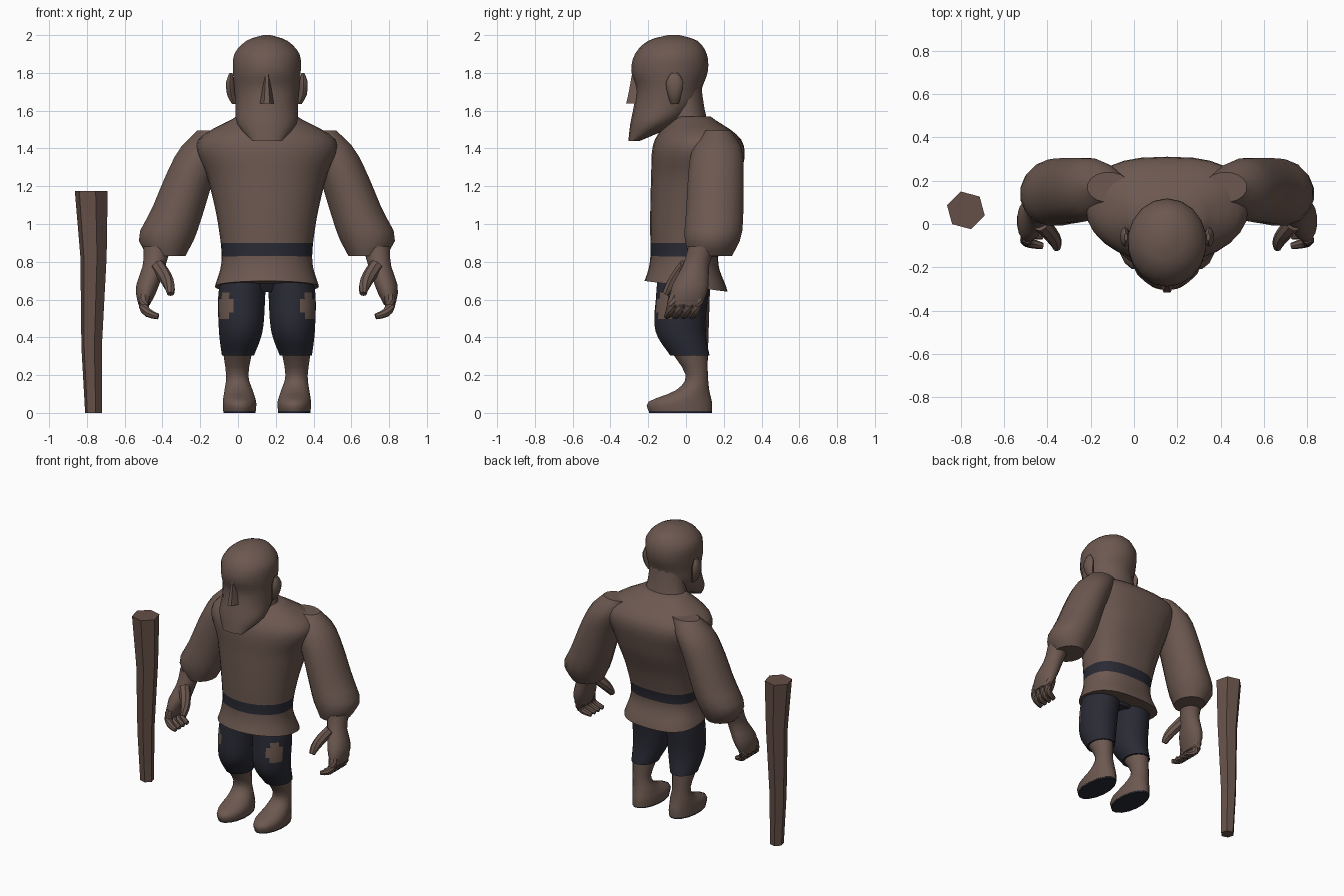
import bpy, bmesh, math
from mathutils import Vector

if "Cube" in bpy.data.objects:
    bpy.data.objects.remove(bpy.data.objects["Cube"])

FIGURE_CENTRE = 0.153


def material(name, rgb):
    m = bpy.data.materials.new(name)
    m.use_nodes = True
    m.diffuse_color = (*rgb, 1)
    m.node_tree.nodes["Principled BSDF"].inputs["Base Color"].default_value = (*rgb, 1)
    return m


BROWN = material("warm brown", (0.15, 0.098, 0.08))
DARK = material("dark blue cloth", (0.022, 0.023, 0.034))
WOOD = material("club wood", (0.13, 0.08, 0.065))


# Smooth curve through evenly spaced values
def blend(values, t):
    last = len(values) - 1
    if last == 0:
        return values[0]
    i = min(int(t * last), last - 1)
    f = t * last - i
    a, b, c, d = (values[max(0, min(k, last))] for k in range(i - 1, i + 3))
    return b + f / 2 * (c - a + f * (2 * a - 5 * b + 4 * c - d + f * (3 * (b - c) + d - a)))


# Join rings of points into a closed, shaded surface
def skin(name, rings, mats, pick=None, mirror=False, centre=FIGURE_CENTRE):
    bm = bmesh.new()
    loops = [[bm.verts.new(p) for p in ring] for ring in rings]
    for low, high in zip(loops, loops[1:]):
        for i in range(len(low)):
            bm.faces.new((low[i - 1], low[i], high[i], high[i - 1]))
    bm.faces.new(loops[0])
    bm.faces.new(loops[-1])
    bmesh.ops.recalc_face_normals(bm, faces=bm.faces)
    if pick:
        for face in bm.faces:
            face.material_index = int(pick(face.calc_center_median()))
    mesh = bpy.data.meshes.new(name)
    bm.to_mesh(mesh)
    bm.free()
    for m in mats:
        mesh.materials.append(m)
    ob = bpy.data.objects.new(name, mesh)
    ob.location.x = centre
    bpy.context.collection.objects.link(ob)
    bpy.ops.object.select_all(action='DESELECT')
    ob.select_set(True)
    bpy.context.view_layer.objects.active = ob
    bpy.ops.object.shade_smooth_by_angle(angle=math.radians(42))
    if mirror:
        ob.modifiers.new("Mirror", 'MIRROR').use_mirror_merge = False


# Upright body part: each channel is a short profile from bottom to top
def loft(name, z, width, depth, x=(0,), y=(0,), mats=(BROWN,), steps=12, sides=16,
         flat_back=1, slant=0, turn=0.5, **options):
    rings = []
    for s in range(steps + 1):
        t = s / steps
        ring = []
        for i in range(sides):
            a = math.tau * (i + turn) / sides
            power = flat_back if math.sin(a) > 0 else 1
            dx, dy = (math.copysign(abs(v) ** power, v) for v in (math.cos(a), math.sin(a)))
            py = blend(y, t) + blend(depth, t) * dy
            ring.append((blend(x, t) + blend(width, t) * dx, py,
                         blend(z, t) - slant * py * (1 - t) ** 8))
        rings.append(ring)
    skin(name, rings, mats, **options)


# Tapering bent digit from start to end, bulging towards bow
def digit(name, start, end, bow, thick, steps=6, sides=8):
    start, end, bow = Vector(start), Vector(end), Vector(bow)
    rings = []
    for s in range(steps + 1):
        t = s / steps
        point = start.lerp(end, t) + bow * math.sin(math.pi * t)
        turn = (end - start + bow * math.pi * math.cos(math.pi * t)).to_track_quat('Z', 'Y')
        r = thick * (1 - t * t / 2)
        angles = [math.tau * k / sides for k in range(sides)]
        rings.append([point + turn @ Vector((r * math.cos(a), r * math.sin(a), 0))
                      for a in angles])
    skin(name, rings, (BROWN,), mirror=True)


# Shirt with flared hem and a waist belt that is open at the front
def belt(c):
    return 0.83 < c.z < 0.91 and not (abs(c.x) < 0.02 and c.y < 0)


loft("shirt", z=(0.67, 1.57), width=(0.275, 0.24, 0.26, 0.31, 0.37, 0.16),
     depth=(0.22, 0.18, 0.2, 0.235, 0.235, 0.1), y=(0, -0.01, 0.01, 0.05, 0.065, 0.03),
     mats=(BROWN, DARK), steps=27, sides=28, flat_back=0.75, slant=0.13, turn=0, pick=belt)

# Arms in loose sleeves gathered at the cuff
loft("sleeve", z=(0.83, 1.495), x=(0.53, 0.53, 0.47, 0.41, 0.34, 0.27),
     y=(0.13, 0.15, 0.16, 0.17), width=(0.1, 0.153, 0.142, 0.133, 0.128, 0.1),
     depth=(0.115, 0.153, 0.154, 0.15, 0.135, 0.07), mirror=True)

# Hands with curled fingers
loft("hand", z=(0.57, 0.88), x=(0.65, 0.635, 0.595, 0.58), y=(0, 0.02, 0.055, 0.09),
     width=(0.03, 0.06, 0.062, 0.075), depth=(0.085, 0.1, 0.07, 0.08),
     steps=8, mirror=True)
for k in range(4):
    y = 0.044 * k - 0.062
    digit(f"finger_{k + 1}", (0.645, y, 0.62), (0.575, y - 0.04, 0.51),
          (0.035, 0, -0.02), 0.03)
digit("thumb", (0.58, 0, 0.78), (0.51, -0.11, 0.63), (-0.02, -0.01, -0.01), 0.038)


# Trousers with a bare patch on each outer thigh
def patch(c):
    around = math.atan2(c.y + 0.02, c.x - 0.135) + math.radians(48)
    return (around / 0.5) ** 2 + ((c.z - 0.565) / 0.07) ** 2 < 1


loft("trouser_leg", z=(0.305, 0.76), x=(0.153, 0.138, 0.133, 0.115),
     y=(0.02, -0.03, -0.02, 0), width=(0.086, 0.117, 0.125, 0.115),
     depth=(0.105, 0.134, 0.139, 0.145), mats=(DARK, BROWN), steps=16, sides=28,
     pick=patch, mirror=True)
loft("trouser_seat", z=(0.64, 0.8), width=(0.1, 0.2, 0.22), depth=(0.09, 0.135, 0.15),
     mats=(DARK,), steps=4)

# Shins and feet with dark soles
loft("foot", z=(0.01, 0.06, 0.12, 0.2, 0.33), x=(0.145, 0.145, 0.15, 0.157, 0.155),
     y=(-0.03, -0.03, 0.035, 0.057, 0.015), width=(0.088, 0.09, 0.076, 0.06, 0.08),
     depth=(0.172, 0.17, 0.09, 0.06, 0.1), mirror=True)
loft("sole", z=(0, 0.012), x=(0.145,), y=(-0.03,), width=(0.087,), depth=(0.17,),
     mats=(DARK,), steps=1, mirror=True)

# Neck, and head running down into a pointed beard
loft("neck", z=(1.46, 1.76), y=(0.02, -0.02), width=(0.18, 0.135, 0.13),
     depth=(0.12, 0.1, 0.1), steps=6)
loft("head", z=(1.44, 1.53, 1.63, 1.72, 1.81, 1.9, 1.97, 2),
     y=(-0.275, -0.17, -0.105, -0.09, -0.087, -0.08, -0.07, -0.065),
     width=(0.08, 0.16, 0.168, 0.175, 0.182, 0.175, 0.11, 0.02),
     depth=(0.03, 0.125, 0.17, 0.175, 0.203, 0.19, 0.13, 0.03), steps=21, sides=18)
loft("nose", z=(1.638, 1.8), y=(-0.24, -0.23, -0.24), width=(0.04, 0.026, 0.016),
     depth=(0.083, 0.075, 0.048), steps=4, sides=8)
loft("ear", z=(1.635, 1.8), x=(0.17, 0.19, 0.195, 0.19), y=(-0.06,),
     width=(0.015, 0.022, 0.022, 0.008), depth=(0.02, 0.036, 0.046, 0.018),
     steps=6, sides=10, mirror=True)

# Six-sided wooden club standing upright beside the figure
TAPER = (0.046, 0.056, 0.072, 0.09)
loft("club", z=(0, 1.175), x=(-0.765, -0.775, -0.765, -0.777), y=(0.063,), width=TAPER,
     depth=TAPER, mats=(WOOD,), steps=3, sides=6, turn=0.75, centre=0)
